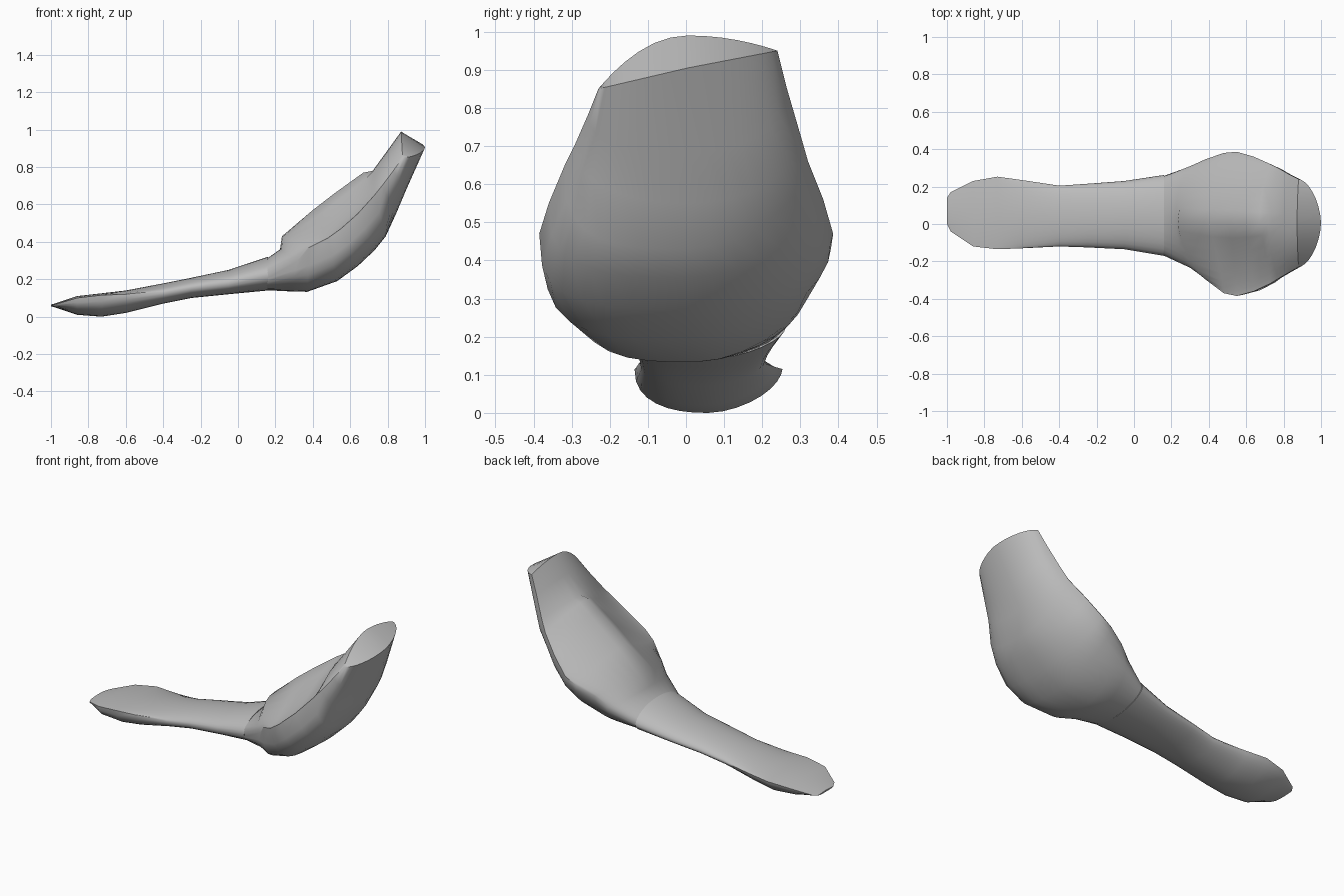
import bpy, bmesh, math

cube = bpy.data.objects.get("Cube")
if cube:
    bpy.data.objects.remove(cube, do_unlink=True)

grey = bpy.data.materials.new("plain grey")
grey.use_nodes = True
grey.diffuse_color = (0.5, 0.5, 0.5, 1)
grey.node_tree.nodes["Principled BSDF"].inputs["Base Color"].default_value = (0.5, 0.5, 0.5, 1)

STEPS = 8  # points per quarter of a cross-section


# Crowns: height share from ridge (u = 0) to rim (u = 1)
def domed(u):
    return 1 - u * u


def hollow(u):
    return (1 - u) ** 1.3


def sloped(u):
    return (1 - u ** 1.6) ** 0.8


def belly(n):
    """Superelliptic curve; a larger n is fuller."""
    return lambda u: (1 - u ** n) ** (1 / n)


def flat(u):
    return 1 - u


def half(front, back, pole, front_lift, back_lift, z_lift=None):
    """Points from the front rim over the pole towards the back rim."""
    mid = (front[1] + back[1]) / 2
    points = []
    for i in range(2 * STEPS):
        side = math.cos(math.pi / 2 * i / STEPS)
        rim, lift = (front, front_lift) if i < STEPS else (back, back_lift)
        u = min(1, abs(side))
        k, kz = lift(u), (z_lift or lift)(u)
        points.append((rim[0] + (pole[0] - rim[0]) * k,
                       mid + (rim[1] - mid) * u,
                       rim[2] + (pole[1] - rim[2]) * kz))
    return points


def ring(top, front, back, bottom, crowns, bellies, z_lift=None):
    """Cross-section: crowned top between two rims, rounded belly below."""
    upper = half(front, back, top, *crowns)
    lower = half(back, front, bottom, bellies[1], bellies[0], z_lift)
    return upper + lower


def cap(bm, row):
    """Close an end with strips running from top to belly."""
    count = len(row)
    bm.faces.new((row[0], row[1], row[-1]))
    for i in range(1, count // 2 - 1):
        bm.faces.new((row[i], row[i + 1], row[count - i - 1], row[count - i]))
    m = count // 2
    bm.faces.new((row[m - 1], row[m], row[m + 1]))


def loft(name, rings):
    bm = bmesh.new()
    rows = [[bm.verts.new(p) for p in r] for r in rings]
    count = len(rows[0])
    for a, b in zip(rows, rows[1:]):
        for i in range(count):
            j = (i + 1) % count
            bm.faces.new((a[i], a[j], b[j], b[i]))
    cap(bm, rows[0])
    cap(bm, rows[-1])
    bmesh.ops.recalc_face_normals(bm, faces=bm.faces)
    mesh = bpy.data.meshes.new(name)
    bm.to_mesh(mesh)
    bm.free()
    obj = bpy.data.objects.new(name, mesh)
    obj.data.materials.append(grey)
    bpy.context.collection.objects.link(obj)
    bpy.ops.object.select_all(action="DESELECT")
    obj.select_set(True)
    bpy.context.view_layer.objects.active = obj
    bpy.ops.object.shade_smooth_by_angle(angle=math.radians(45))


round_top = (domed, domed)
soft_top = (belly(2), belly(2))

# Handle: x, front y, back y, ridge z, rim z, keel z; flat tip, then rounder
tip = [
    (-1.0, 0.0, 0.14, 0.065, 0.06, 0.055),
    (-0.98, -0.04, 0.17, 0.07, 0.065, 0.05),
    (-0.86, -0.12, 0.23, 0.11, 0.1, 0.01),
    (-0.73, -0.135, 0.253, 0.125, 0.115, 0.0),
    (-0.6, -0.13, 0.235, 0.14, 0.12, 0.02),
]
shaft = [
    (-0.4, -0.12, 0.205, 0.178, 0.13, 0.07),
    (-0.25, -0.125, 0.215, 0.208, 0.155, 0.1),
    (-0.05, -0.135, 0.23, 0.25, 0.18, 0.12),
    (0.16, -0.17, 0.262, 0.32, 0.225, 0.14),
]


def handle_rings(rows, crowns):
    return [ring((x, t), (x, f, r), (x, b, r), (x, k), crowns, (belly(2.4), belly(1.7)))
            for x, f, b, t, r, k in rows]


loft("handle", handle_rings(tip, round_top) + handle_rings(shaft, soft_top))

# Bowl: ridge x z, rim x, front rim y z, back rim y z, keel x z
neck = [
    (0.14, 0.3, 0.14, -0.16, 0.22, 0.25, 0.22, 0.14, 0.142),
    (0.225, 0.36, 0.32, -0.24, 0.3, 0.315, 0.31, 0.28, 0.135),
]
mound_foot = [
    (0.235, 0.43, 0.38, -0.295, 0.37, 0.345, 0.38, 0.37, 0.133),
]
mound = [
    (0.4, 0.57, 0.48, -0.37, 0.42, 0.38, 0.43, 0.53, 0.19),
    (0.51, 0.655, 0.55, -0.385, 0.47, 0.386, 0.47, 0.64, 0.27),
    (0.6, 0.72, 0.64, -0.36, 0.55, 0.36, 0.56, 0.73, 0.355),
    (0.67, 0.77, 0.73, -0.318, 0.65, 0.32, 0.66, 0.79, 0.43),
]
spout = [
    (0.72, 0.78, 0.77, -0.293, 0.7, 0.3, 0.73, 0.845, 0.55),
    (0.8, 0.89, 0.83, -0.258, 0.78, 0.265, 0.85, 0.9, 0.68),
]
lip = [
    (0.872, 0.99, 0.88, -0.23, 0.85, 0.24, 0.95, 1.0, 0.905),
]


def bowl_rings(rows, crowns, bellies, z_lift=None):
    return [ring((tx, tz), (rx, fy, fz), (rx, by, bz), (kx, kz), crowns, bellies, z_lift)
            for tx, tz, rx, fy, fz, by, bz, kx, kz in rows]


full = (belly(3.2), belly(1.75))
loft("bowl", bowl_rings(neck, soft_top, (belly(2.6), belly(1.7)))
     + bowl_rings(mound_foot, (domed, sloped), full)
     + bowl_rings(mound, (hollow, sloped), full)
     + bowl_rings(spout, round_top, (belly(2.2), belly(2.1)))
     + bowl_rings(lip, round_top, (belly(1.7), belly(1.7)), flat))
